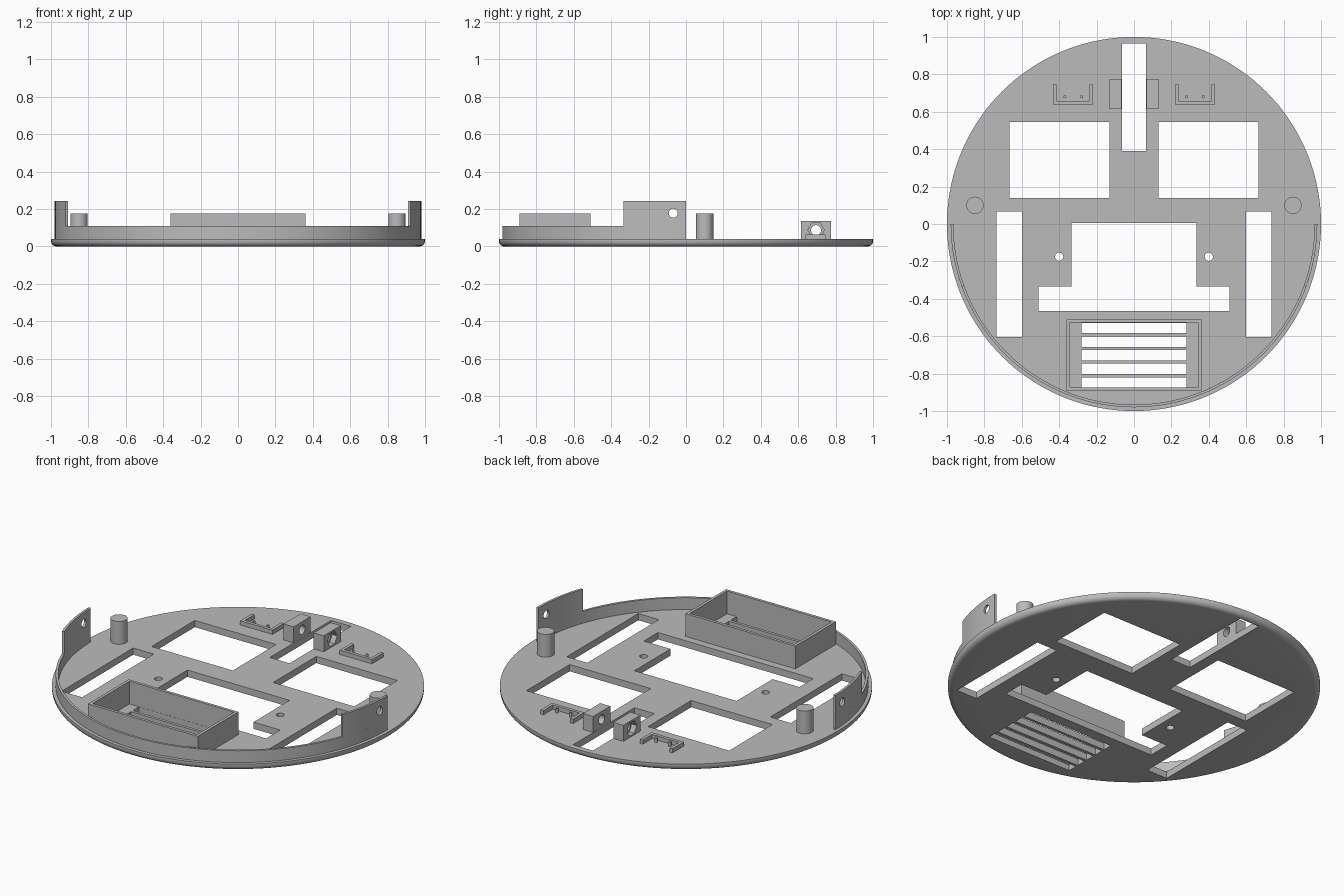
import bpy, bmesh, math
from mathutils import Matrix, Vector

if "Cube" in bpy.data.objects:
    bpy.data.objects.remove(bpy.data.objects["Cube"])

grey = bpy.data.materials.new("plain grey")
grey.use_nodes = True
colour = (0.5, 0.5, 0.5, 1)
grey.diffuse_color = colour
grey.node_tree.nodes["Principled BSDF"].inputs["Base Color"].default_value = colour

DECK = 0.04          # top of the base plate
SINK = DECK - 0.005  # parts are rooted slightly into the plate


def finish(name, bm):
    bmesh.ops.recalc_face_normals(bm, faces=bm.faces)
    mesh = bpy.data.meshes.new(name)
    bm.to_mesh(mesh)
    bm.free()
    mesh.materials.append(grey)
    obj = bpy.data.objects.new(name, mesh)
    bpy.context.collection.objects.link(obj)
    return obj


def box(name, x0, x1, y0, y1, z0, z1):
    bm = bmesh.new()
    size = Vector((abs(x1 - x0), y1 - y0, z1 - z0))
    mid = Vector((x0 + x1, y0 + y1, z0 + z1)) / 2
    bmesh.ops.create_cube(bm, size=1, matrix=Matrix.Translation(mid) @ Matrix.Diagonal(size).to_4x4())
    return finish(name, bm)


def rod(name, centre, radius, depth, sides=32, axis="Z", spin=0):
    bm = bmesh.new()
    turn = Matrix.Rotation(math.pi / 2, 4, "Y") if axis == "X" else Matrix()
    bmesh.ops.create_cone(bm, cap_ends=True, segments=sides, radius1=radius, radius2=radius, depth=depth,
                          matrix=Matrix.Translation(centre) @ turn @ Matrix.Rotation(spin, 4, "Z"))
    return finish(name, bm)


def cut(target, *cutters):
    bpy.context.view_layer.objects.active = target
    for cutter in cutters:
        mod = target.modifiers.new("cut", "BOOLEAN")
        mod.operation, mod.solver, mod.object = "DIFFERENCE", "EXACT", cutter
        bpy.ops.object.modifier_apply(modifier=mod.name)
        bpy.data.objects.remove(cutter)


def smooth(obj):
    bpy.ops.object.select_all(action="DESELECT")
    obj.select_set(True)
    bpy.context.view_layer.objects.active = obj
    bpy.ops.object.shade_smooth_by_angle(angle=math.radians(30))


def arc_wall(name, start, end, top):
    """Curved strip standing just inside the plate edge, between two angles."""
    bm = bmesh.new()
    steps = max(6, int((end - start) / math.radians(2.5)))
    rings = []
    for i in range(steps + 1):
        a = start + (end - start) * i / steps
        rings.append([bm.verts.new((r * math.cos(a), r * math.sin(a), z))
                      for r, z in ((0.966, SINK), (0.98, SINK), (0.98, top), (0.966, top))])
    for a, b in zip(rings, rings[1:]):
        for k in range(4):
            bm.faces.new((a[k], a[(k + 1) % 4], b[(k + 1) % 4], b[k]))
    bm.faces.new(rings[0])
    bm.faces.new(rings[-1])
    return finish(name, bm)


def hole(x0, x1, y0, y1):
    return box("cutter", x0, x1, y0, y1, -0.1, 0.1)


# Base plate with a rounded lower edge
bm = bmesh.new()
bmesh.ops.create_cone(bm, cap_ends=True, segments=144, radius1=1, radius2=1, depth=DECK,
                      matrix=Matrix.Translation((0, 0, DECK / 2)))
rim = [e for e in bm.edges if all(v.co.z < 0.001 for v in e.verts)]
bmesh.ops.bevel(bm, geom=rim, offset=0.03, segments=5, profile=0.5, affect="EDGES")
plate = finish("base_plate", bm)

# Openings through the plate
cut(plate, hole(-0.065, 0.065, 0.39, 0.965), hole(-0.335, 0.335, -0.4, 0.005),
    hole(-0.51, 0.51, -0.465, -0.333))
for s in (-1, 1):
    cut(plate, hole(*sorted((s * 0.132, s * 0.665)), 0.14, 0.545),
        hole(*sorted((s * 0.6, s * 0.735)), -0.603, 0.068),
        rod("cutter", (s * 0.4, -0.175, 0), 0.022, 0.2))
for i in range(5):
    y = -0.556 - i * 0.073
    cut(plate, hole(-0.28, 0.28, y - 0.028, y + 0.028))
smooth(plate)

# Open tray around the vent slots
tray = box("vent_tray", -0.36, 0.36, -0.89, -0.51, SINK, 0.175)
cut(tray, box("cutter", -0.343, 0.343, -0.873, -0.527, 0, 0.3))

# Low wall around the front half
smooth(arc_wall("front_rim_wall", math.pi, 2 * math.pi, 0.11))

for s, side in ((-1, "right"), (1, "left")):
    # Raised tab at the end of the wall, with a screw hole
    sweep = math.asin(0.335 / 0.98)
    start = math.pi if s < 0 else 2 * math.pi - sweep
    tab = arc_wall(side + "_wall_tab", start, start + sweep, 0.242)
    cut(tab, rod("cutter", (s * 0.97, -0.068, 0.178), 0.024, 0.2, axis="X"))
    smooth(tab)

    # Support post
    smooth(rod(side + "_post", (s * 0.85, 0.1, (SINK + 0.175) / 2), 0.046, 0.175 - SINK))

    # Axle block with a through hole and a hexagonal nut recess outside
    block = box(side + "_axle_block", s * 0.066, s * 0.132, 0.615, 0.775, SINK, 0.135)
    cut(block, rod("cutter", (s * 0.1, 0.695, 0.087), 0.027, 0.2, axis="X"),
        rod("cutter", (s * 0.13, 0.695, 0.087), 0.044, 0.06, sides=6, axis="X"))
    smooth(block)

    # Three-sided sensor bracket with two locating pins
    bracket = box(side + "_sensor_bracket", s * 0.22, s * 0.432, 0.638, 0.745, SINK, 0.065)
    cut(bracket, box("cutter", s * 0.238, s * 0.414, 0.657, 0.9, 0, 0.2))
    for n, x in enumerate((0.28, 0.37)):
        smooth(rod(f"{side}_sensor_pin_{n + 1}", (s * x, 0.68, 0.05), 0.008, 0.03, sides=16))
